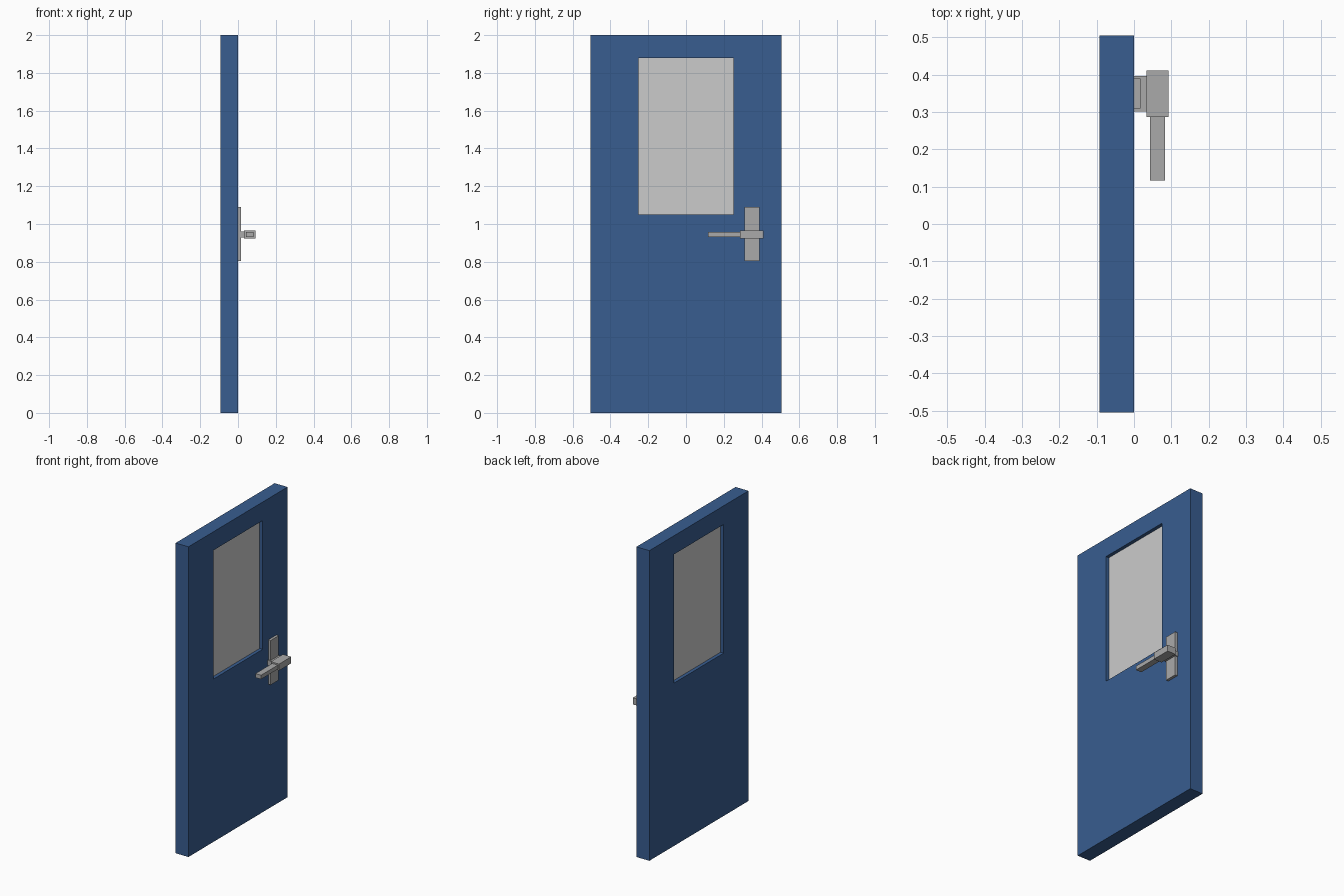
import bpy

if "Cube" in bpy.data.objects:
    bpy.data.objects.remove(bpy.data.objects["Cube"])


def material(name, r, g, b):
    mat = bpy.data.materials.new(name)
    mat.diffuse_color = (r, g, b, 1)
    mat.use_nodes = True
    mat.node_tree.nodes["Principled BSDF"].inputs["Base Color"].default_value = mat.diffuse_color
    return mat


def box(name, x, y, z, mat=None):
    """Axis-aligned box from (min, max) ranges."""
    bpy.ops.mesh.primitive_cube_add(size=1)
    ob = bpy.context.object
    ob.name = name
    for v in ob.data.vertices:
        v.co = [lo + (c + 0.5) * (hi - lo) for c, (lo, hi) in zip(v.co, (x, y, z))]
    if mat:
        ob.data.materials.append(mat)
    return ob


blue = material("blue_paint", 0.04, 0.11, 0.28)
metal = material("grey_metal", 0.4, 0.4, 0.4)

# Door leaf with a window opening cut through it
window_y, window_z = (-0.252, 0.252), (1.05, 1.88)
door = box("door_leaf", (-0.092, 0), (-0.505, 0.505), (0, 2), blue)
cutter = box("window_cutter", (-0.2, 0.1), window_y, window_z, blue)
cutter.hide_render = True
cut = door.modifiers.new("window_opening", 'BOOLEAN')
cut.object = cutter
cut.solver = 'EXACT'
bpy.context.view_layer.objects.active = door
bpy.ops.object.modifier_apply(modifier=cut.name)
bpy.data.objects.remove(cutter)

# Window pane, recessed on both faces
box("window_pane", (-0.070, -0.022), window_y, window_z)

# Handle: back plate, neck, hub and lever
box("handle_plate", (0, 0.017), (0.309, 0.39), (0.803, 1.09), metal)
box("handle_neck", (0, 0.034), (0.302, 0.396), (0.929, 0.961), metal)
box("handle_hub", (0.033, 0.092), (0.287, 0.411), (0.924, 0.966), metal)
box("handle_lever", (0.043, 0.083), (0.116, 0.29), (0.931, 0.957), metal)
